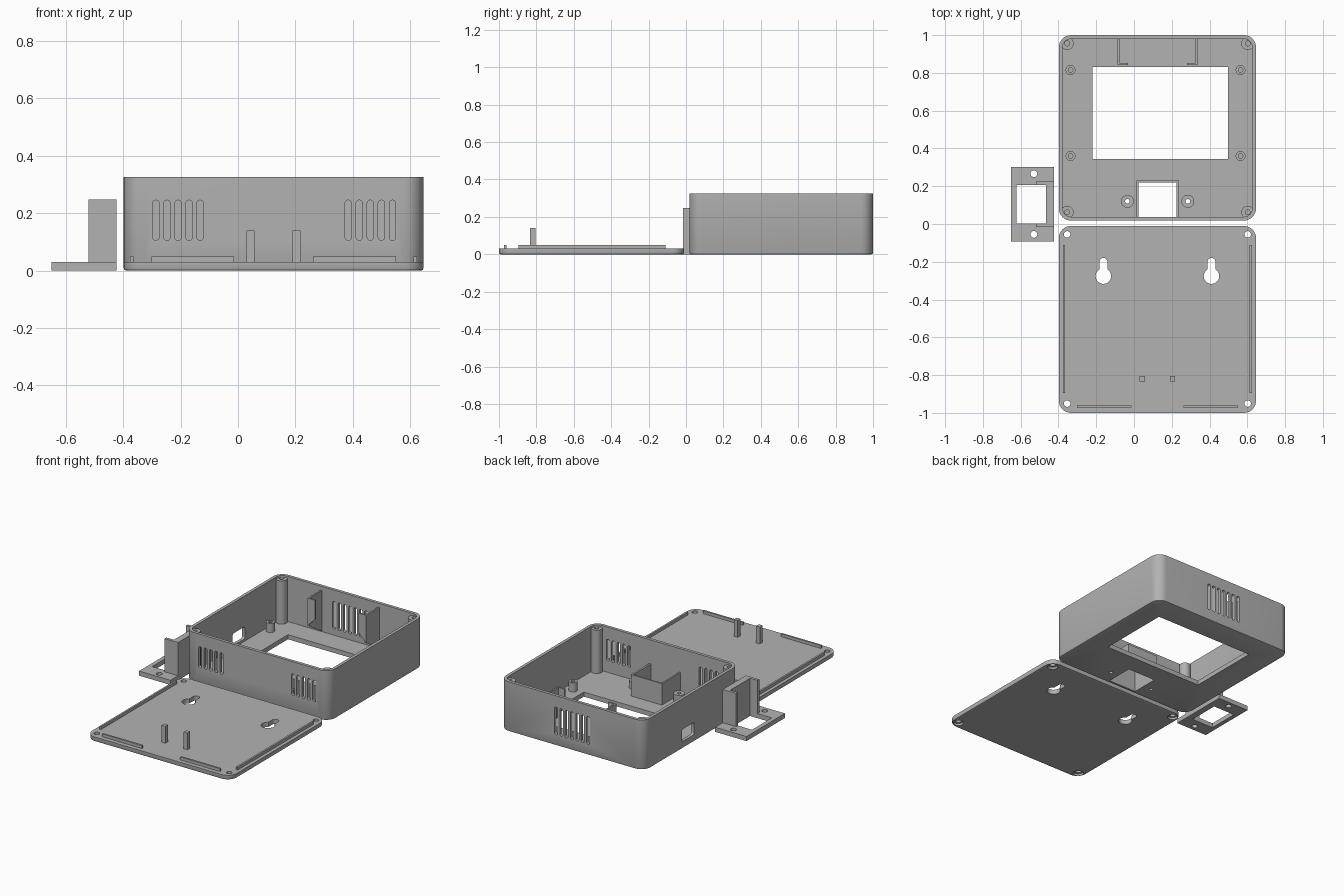
import bpy, bmesh, math
from mathutils import Matrix, Vector

cube = bpy.data.objects.get("Cube")
if cube:
    bpy.data.objects.remove(cube, do_unlink=True)

grey = bpy.data.materials.new("plain grey plastic")
grey.use_nodes = True
GREY = (0.45, 0.45, 0.45, 1)
grey.diffuse_color = GREY
grey.node_tree.nodes["Principled BSDF"].inputs["Base Color"].default_value = GREY

# Orientations for outlines drawn in other planes: (u, v, depth) -> world
ALONG_Z = Matrix.Identity(3)
ALONG_Y = Matrix(((1, 0, 0), (0, 0, 1), (0, 1, 0)))
ALONG_X = Matrix(((0, 0, 1), (1, 0, 0), (0, 1, 0)))


def prism(name, outline, lo, hi, axes=ALONG_Z, soften=0):
    """Extrude a 2D outline between two depths, optionally rounding the lower rim."""
    bm = bmesh.new()
    face = bm.faces.new([bm.verts.new(axes @ Vector((u, v, lo))) for u, v in outline])
    new = bmesh.ops.extrude_face_region(bm, geom=[face])["geom"]
    bmesh.ops.translate(bm, vec=axes @ Vector((0, 0, hi - lo)),
                        verts=[g for g in new if isinstance(g, bmesh.types.BMVert)])
    bmesh.ops.recalc_face_normals(bm, faces=bm.faces)
    if soften:
        rim = [e for e in bm.edges if all(abs(v.co.z - lo) < 1e-5 for v in e.verts)]
        bmesh.ops.bevel(bm, geom=rim, offset=soften, segments=2, profile=0.5, affect='EDGES')
    mesh = bpy.data.meshes.new(name)
    bm.to_mesh(mesh)
    bm.free()
    mesh.materials.append(grey)
    obj = bpy.data.objects.new(name, mesh)
    bpy.context.collection.objects.link(obj)
    return obj


def rounded(x0, x1, y0, y1, r, steps=8):
    """Rectangle outline with round corners."""
    pts = []
    corners = ((x1 - r, y1 - r), (x0 + r, y1 - r), (x0 + r, y0 + r), (x1 - r, y0 + r))
    for i, (cx, cy) in enumerate(corners):
        for k in range(steps + 1):
            a = (i + k / steps) * math.pi / 2
            pts.append((cx + r * math.cos(a), cy + r * math.sin(a)))
    return pts


def rect(x0, x1, y0, y1):
    return [(x0, y0), (x1, y0), (x1, y1), (x0, y1)]


def circle(x, y, r, n=32):
    return [(x + r * math.cos(2 * math.pi * i / n), y + r * math.sin(2 * math.pi * i / n))
            for i in range(n)]


def boolean(obj, others, operation='DIFFERENCE'):
    bpy.context.view_layer.objects.active = obj
    for other in others:
        other.hide_render = True
        mod = obj.modifiers.new("cut", 'BOOLEAN')
        mod.object, mod.operation, mod.solver = other, operation, 'EXACT'
        bpy.ops.object.modifier_apply(modifier=mod.name)
        bpy.data.objects.remove(other, do_unlink=True)


def hole(x, y, r, lo=-0.1, hi=0.5):
    return prism("hole_cutter", circle(x, y, r), lo, hi)


def slot(x, z0, z1, y):
    """Upright round-ended vent through a wall at y."""
    return prism("vent_cutter", rounded(x - 0.011, x + 0.011, z0, z1, 0.0109, 6),
                 y - 0.05, y + 0.05, ALONG_Y)


LEFT, RIGHT, MID = -0.398, 0.646, 0.124
FLOOR, RIM, WALL = 0.03, 0.325, 0.02
SCREW_X = (MID - 0.478, MID + 0.478)

# Open case with rounded corners
case = prism("case", rounded(LEFT, RIGHT, 0.018, 1, 0.065), 0, RIM, soften=0.008)
boolean(case, [prism("cavity_cutter",
                     rounded(LEFT + WALL, RIGHT - WALL, 0.018 + WALL, 1 - WALL, 0.045),
                     FLOOR, 0.5)])

# Display window, sensor opening, side socket and vents
cuts = [prism("window_cutter", rect(-0.22, 0.497, 0.345, 0.83), -0.1, 0.1),
        prism("sensor_cutter", rect(0.023, 0.226, 0.038, 0.22), -0.1, 0.1),
        prism("socket_cutter", rounded(0.485, 0.61, 0.045, 0.125, 0.012, 4),
              LEFT - 0.05, LEFT + 0.05, ALONG_X)]
for i in range(5):
    for x in (-0.286, 0.384):
        cuts.append(slot(x + i * 0.0385, 0.105, 0.245, 0.028))
for i in range(-3, 4):
    cuts.append(slot(MID + i * 0.0385, 0.07, 0.25, 0.99))
for x in (-0.035, 0.285):
    cuts.append(hole(x, 0.12, 0.012, hi=0.1))
boolean(case, cuts)


def tube(name, x, y, r, bore, top, bottom=FLOOR, bore_from=0.0):
    obj = prism(name, circle(x, y, r), bottom - 0.001, top)
    boolean(obj, [hole(x, y, bore, bore_from)])


# Corner screw posts
for x in SCREW_X:
    for y in (0.062, 0.956):
        tube("corner_post", x, y, 0.034, 0.013, RIM - 0.012, bore_from=0.15)

# Display and sensor standoffs
for x in (-0.336, 0.564):
    for y in (0.36, 0.815):
        tube("display_standoff", x, y, 0.026, 0.012, 0.09, bore_from=0.04)
for x in (-0.035, 0.285):
    tube("sensor_standoff", x, 0.12, 0.034, 0.012, 0.08)

# Sensor shroud, joined to the front wall
shroud = prism("sensor_shroud", rect(0.013, 0.238, 0.034, 0.23), FLOOR - 0.001, 0.17)
boolean(shroud, [prism("shroud_cutter", rect(0.023, 0.226, 0.02, 0.22), -0.1, 0.5)])

# Hooked holders on the back wall
for x, inward in ((-0.088, 1), (0.336, -1)):
    plate = [(0.985, FLOOR), (0.985, 0.3), (0.842, 0.3), (0.842, 0.12)]
    prism("holder_plate", plate, min(x, x + inward * 0.01), max(x, x + inward * 0.01), ALONG_X)
    lip = [(x, 0.12), (x, 0.3), (x + inward * 0.055, 0.3), (x + inward * 0.055, 0.175)]
    prism("holder_lip", lip, 0.842, 0.852, ALONG_Y)

# Back cover with countersunk screw holes and keyhole hangers
cover = prism("cover", rounded(LEFT, RIGHT, -1, -0.01, 0.065), 0, 0.03, soften=0.008)
cuts = []
for x in SCREW_X:
    for y in (-0.055, -0.951):
        cuts += [hole(x, y, 0.017), hole(x, y, 0.031, hi=0.014)]
for x in (MID - 0.286, MID + 0.286):
    cuts += [hole(x, -0.276, 0.041),
             prism("hanger_cutter", rounded(x - 0.021, x + 0.021, -0.28, -0.18, 0.0205), -0.1, 0.1)]
boolean(cover, cuts)

# Locating ridges and pegs on the cover
for side in (-1, 1):
    x = MID + side * 0.494
    prism("side_ridge", rect(x - 0.006, x + 0.006, -0.895, -0.11), 0.029, 0.049)
    x = MID + side * 0.282
    prism("front_ridge", rect(x - 0.144, x + 0.144, -0.972, -0.96), 0.029, 0.049)
    x = MID + side * 0.08
    prism("cover_peg", rect(x - 0.014, x + 0.014, -0.833, -0.805), 0.029, 0.14)

# Separate bracket: flat flange with an upright channel
bracket = prism("bracket", rect(-0.65, -0.423, -0.093, 0.303), 0, 0.03)
boolean(bracket, [prism("channel", rect(-0.52, -0.423, -0.015, 0.225), 0, 0.247)], 'UNION')
boolean(bracket, [prism("opening_cutter", rect(-0.622, -0.465, 0.003, 0.207), -0.1, 0.5),
                  hole(-0.53, 0.266, 0.018), hole(-0.53, -0.055, 0.018)])

# Smooth round surfaces, keep edges crisp
for obj in bpy.context.scene.objects:
    if obj.type == 'MESH':
        bpy.ops.object.select_all(action='DESELECT')
        obj.select_set(True)
        bpy.context.view_layer.objects.active = obj
        bpy.ops.object.shade_smooth_by_angle(angle=math.radians(30))
